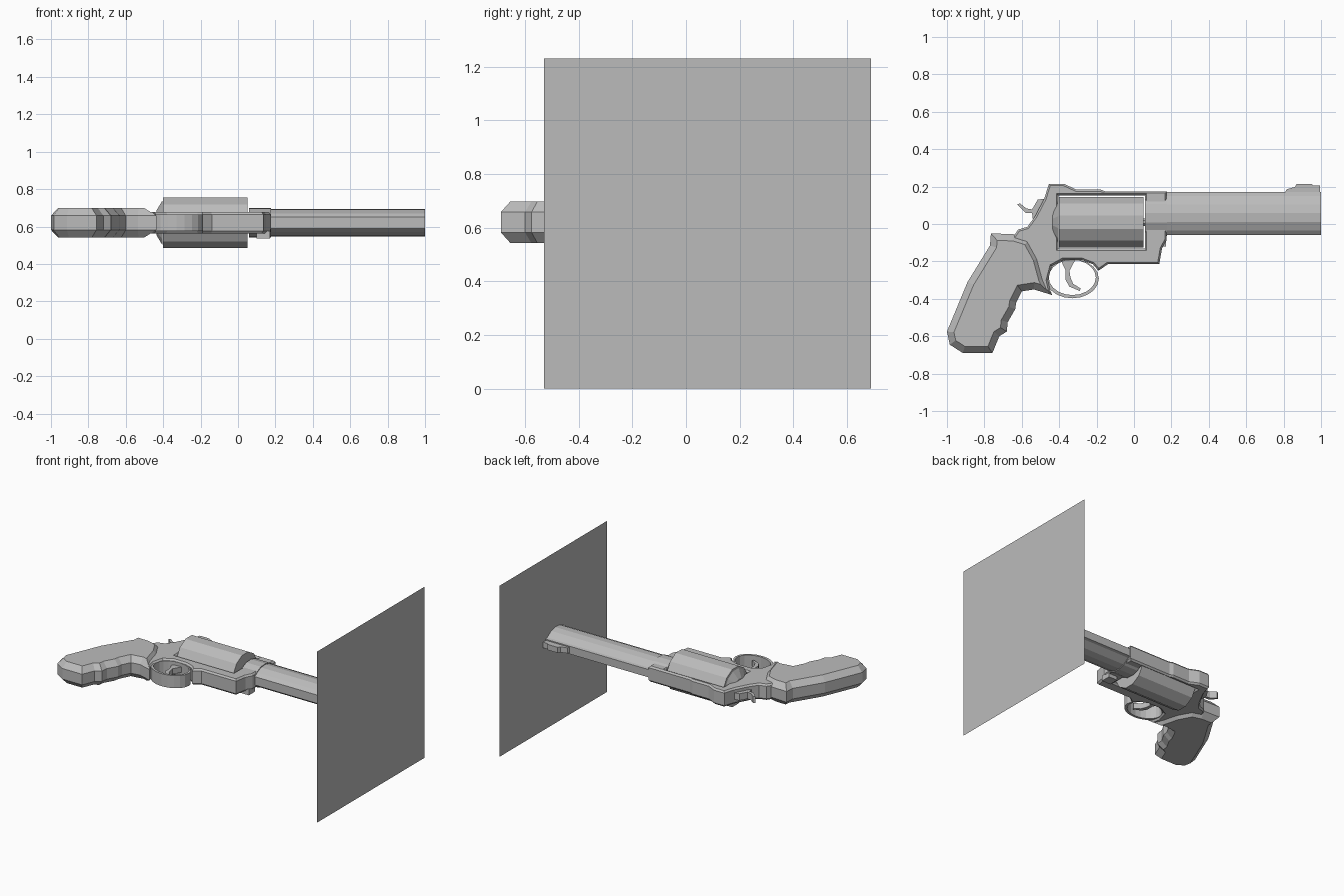
import bpy, bmesh, math
from mathutils import Vector, Matrix

cube = bpy.data.objects.get("Cube")
if cube:
    bpy.data.objects.remove(cube, do_unlink=True)

MID = 0.62  # height of the mirror plane

grey = bpy.data.materials.new("plain_grey")
grey.use_nodes = True
COLOR = (0.5, 0.5, 0.5, 1)
grey.diffuse_color = COLOR
grey.node_tree.nodes["Principled BSDF"].inputs["Base Color"].default_value = COLOR


def finish(name, bm):
    mesh = bpy.data.meshes.new(name)
    bm.to_mesh(mesh)
    bm.free()
    mesh.materials.append(grey)
    obj = bpy.data.objects.new(name, mesh)
    bpy.context.collection.objects.link(obj)
    return obj


def plate(name, outline, half, inset=0, drop=0, holes=(), mid=MID):
    """Side profile, thickened both ways, with chamfered rims."""
    bm = bmesh.new()
    low = mid - half + drop
    for loop in (outline, *holes):
        vs = [bm.verts.new((x, y, low)) for x, y in loop]
        for a, b in zip(vs, vs[1:] + vs[:1]):
            bm.edges.new((a, b))
    bmesh.ops.triangle_fill(bm, edges=bm.edges[:], use_beauty=True)
    res = bmesh.ops.extrude_face_region(bm, geom=bm.faces[:], use_keep_orig=True)
    top = [v for v in res["geom"] if isinstance(v, bmesh.types.BMVert)]
    bmesh.ops.translate(bm, verts=top, vec=(0, 0, 2 * (half - drop)))
    bmesh.ops.recalc_face_normals(bm, faces=bm.faces[:])
    if inset:
        for sign in (1, -1):
            caps = [f for f in bm.faces if f.normal.z * sign > 0.9]
            bmesh.ops.inset_region(bm, faces=caps, thickness=inset, depth=drop,
                                   use_even_offset=True)
    bmesh.ops.dissolve_limit(bm, angle_limit=0.01, verts=bm.verts[:], edges=bm.edges[:])
    return finish(name, bm)


def bar(name, half_section, x0, x1):
    """Cross-section of (y, half width), mirrored and swept along x."""
    loop = half_section + [(y, -w) for y, w in reversed(half_section)]
    bm = bmesh.new()
    face = bm.faces.new([bm.verts.new((x0, y, MID + w)) for y, w in loop])
    res = bmesh.ops.extrude_face_region(bm, geom=[face], use_keep_orig=True)
    end = [v for v in res["geom"] if isinstance(v, bmesh.types.BMVert)]
    bmesh.ops.translate(bm, verts=end, vec=(x1 - x0, 0, 0))
    bmesh.ops.recalc_face_normals(bm, faces=bm.faces[:])
    return finish(name, bm)


def drum(name, sides, r0, r1, x0, x1, y=0.01):
    """Faceted round part along x, with flats facing the axes."""
    bm = bmesh.new()
    bmesh.ops.create_cone(bm, cap_ends=True, segments=sides, radius1=r0, radius2=r1,
                          depth=x1 - x0)
    turn = Matrix.Rotation(math.pi / 2, 4, "Y") @ Matrix.Rotation(math.pi / sides, 4, "Z")
    place = Matrix.Translation(((x0 + x1) / 2, y, MID))
    bmesh.ops.transform(bm, matrix=place @ turn, verts=bm.verts[:])
    return finish(name, bm)


def ellipse(cx, cy, rx, ry, n=16):
    angles = [math.tau * i / n for i in range(n)]
    return [(cx + rx * math.cos(a), cy + ry * math.sin(a)) for a in angles]


# Frame with the drum window
window = [(-.405, -.132), (.058, -.132), (.058, .153), (-.405, .153)]
plate("frame", [
    (-.455, .215), (-.375, .215), (-.31, .185), (-.18, .185), (-.155, .175), (.175, .175),
    (.175, -.085), (.15, -.13), (.135, -.215), (-.14, -.215), (-.19, -.25), (-.22, -.215),
    (-.28, -.192), (-.38, -.192), (-.44, -.225), (-.46, -.30), (-.445, -.37), (-.56, -.33),
    (-.68, -.12), (-.62, -.03), (-.57, -.015), (-.53, .04), (-.48, .135)],
    .057, .01, .012, [window])

# Trigger guard and trigger
plate("trigger_guard", ellipse(-.33, -.292, .142, .105, 20), .045, 0, 0,
      [ellipse(-.33, -.286, .126, .094, 20)])
plate("trigger", [
    (-.395, -.185), (-.365, -.25), (-.365, -.30), (-.345, -.335), (-.29, -.358),
    (-.285, -.345), (-.325, -.32), (-.34, -.285), (-.345, -.25), (-.31, -.185)], .02)

# Hammer
plate("hammer", [
    (-.625, .105), (-.61, .11), (-.575, .083), (-.545, .078), (-.515, .13), (-.48, .135),
    (-.47, .02), (-.54, .02), (-.545, .06), (-.58, .06)], .024)

# Grip with finger grooves
plate("grip", [
    (-.765, -.05), (-.77, -.115), (-.89, -.31), (-1, -.575), (-.985, -.645), (-.915, -.69),
    (-.757, -.69), (-.72, -.60), (-.68, -.575), (-.675, -.525), (-.635, -.455),
    (-.63, -.42), (-.60, -.36), (-.535, -.35), (-.437, -.38), (-.475, -.29),
    (-.505, -.18), (-.56, -.08), (-.64, -.055)], .078, .036, .04)

# Rotating drum, recoil shield and centre pin
drum("drum", 12, .14, .14, -.4, .05)
drum("recoil_shield", 12, .07, .125, -.435, -.403)
drum("centre_pin", 8, .022, .022, .04, .07)

# Barrel with top rib and under lug, and its thicker root
barrel = [(.17, .028), (.15, .032), (.105, .062), (.06, .073), (.01, .07),
          (-.035, .05), (-.06, .03)]
bar("barrel", barrel, .17, .999)
bar("barrel_root", [(.06 + (y - .06) * 1.04, w * 1.08) for y, w in barrel], .06, .177)
plate("crane_latch", [(.1, -.12), (.17, -.12), (.17, -.05), (.1, -.05)], .02, mid=.557)

# Front sight
plate("front_sight", [
    (.805, .165), (.815, .185), (.86, .198), (.87, .215), (.95, .215), (.96, .205),
    (.995, .205), (.995, .165)], .02)

# Upright square sheet at the muzzle
bm = bmesh.new()
bm.faces.new([bm.verts.new((1, y, z))
              for y, z in ((-.53, 0), (.69, 0), (.69, 1.23), (-.53, 1.23))])
finish("sheet", bm)
